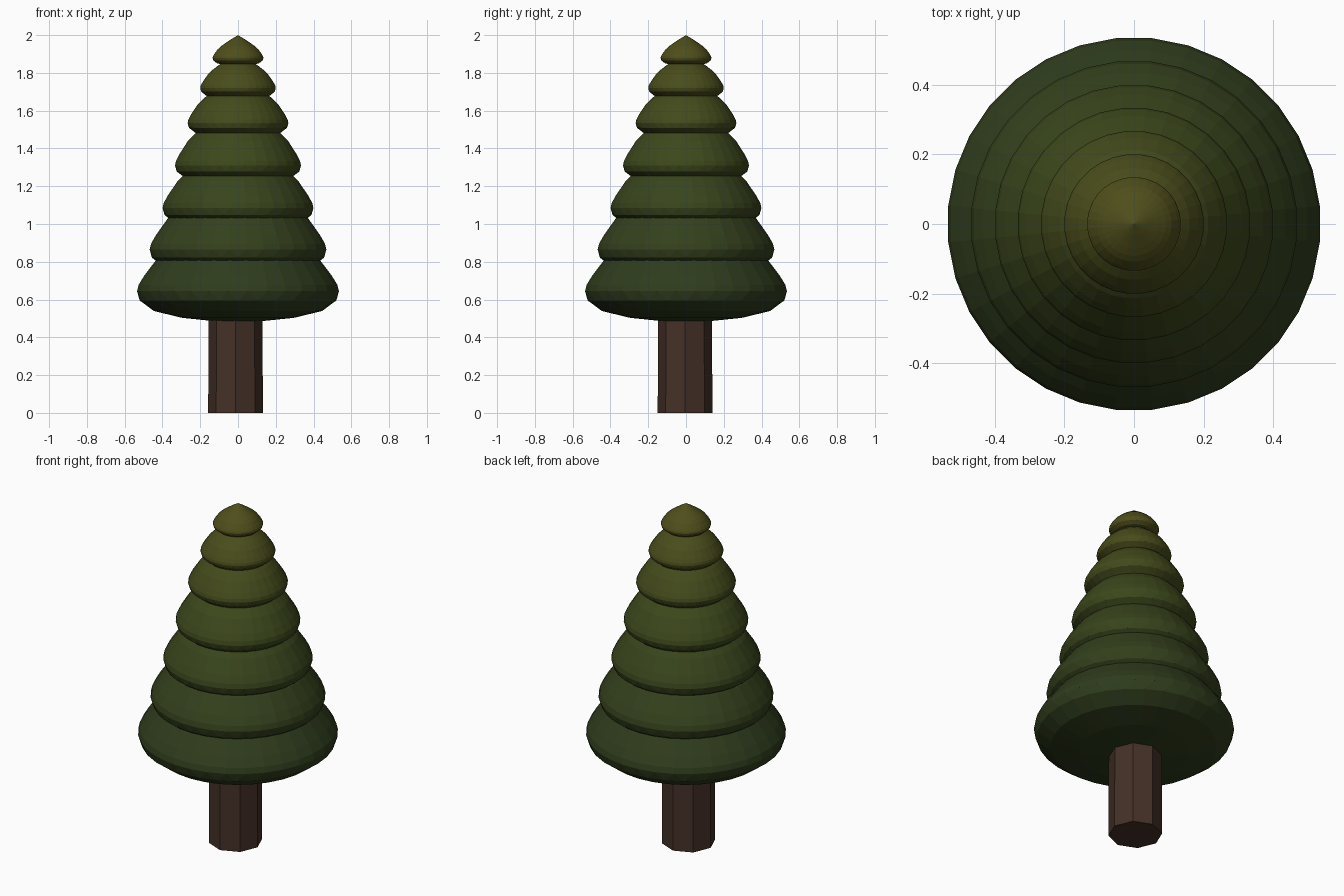
import bpy, bmesh, math

if "Cube" in bpy.data.objects:
    bpy.data.objects.remove(bpy.data.objects["Cube"])

SIDES = 32


def material(name, rgb):
    m = bpy.data.materials.new(name)
    m.diffuse_color = (*rgb, 1)
    m.use_nodes = True
    m.node_tree.nodes["Principled BSDF"].inputs["Base Color"].default_value = m.diffuse_color
    return m


def finish(bm, name, mat):
    bmesh.ops.recalc_face_normals(bm, faces=bm.faces)
    me = bpy.data.meshes.new(name)
    bm.to_mesh(me)
    bm.free()
    me.materials.append(mat)
    ob = bpy.data.objects.new(name, me)
    bpy.context.collection.objects.link(ob)
    return ob


# Tier profile: (radius fraction, height fraction), above and below the widest ring
UPPER = [(0.25, 0.83), (0.52, 0.63), (0.68, 0.50), (0.80, 0.375), (0.93, 0.175), (0.985, 0.07), (1.0, 0.0)]
LOWER = [(0.97, -0.30), (0.83, -0.64), (0.55, -0.86), (0.25, -0.96)]


def tier(name, radius, z, up, down, mat):
    bm = bmesh.new()

    def ring(r, h, shift):
        zz = z + h * (up if h > 0 else down)
        return [bm.verts.new((radius * r * math.cos((i + shift) * math.tau / SIDES),
                              radius * r * math.sin((i + shift) * math.tau / SIDES), zz))
                for i in range(SIDES)]

    upper = [ring(r, h, 0.5) for r, h in UPPER]
    lower = [ring(r, h, 0.0) for r, h in LOWER]
    apex = bm.verts.new((0, 0, z + up))
    base = bm.verts.new((0, 0, z - down))
    for i in range(SIDES):
        j = (i + 1) % SIDES
        bm.faces.new((apex, upper[0][i], upper[0][j]))
        bm.faces.new((base, lower[-1][j], lower[-1][i]))
        for rings in (upper, lower):
            for a, b in zip(rings, rings[1:]):
                bm.faces.new((a[i], b[i], b[j], a[j]))
        # zigzag teeth around the rim
        a, b = upper[-1], lower[0]
        bm.faces.new((a[i], b[i], b[j]))
        bm.faces.new((a[i], b[j], a[j]))
    return finish(bm, name, mat)


# Foliage tiers: radius, height of widest ring, rise to apex, drop to underside
TIERS = [(0.537, 0.645, 0.46, 0.165), (0.470, 0.865, 0.43, 0.145),
         (0.401, 1.085, 0.38, 0.125), (0.335, 1.31, 0.34, 0.105),
         (0.268, 1.535, 0.26, 0.085), (0.201, 1.72, 0.19, 0.065),
         (0.135, 1.88, 0.12, 0.045)]
LOW, MID, TOP = (0.028, 0.045, 0.012), (0.045, 0.064, 0.011), (0.078, 0.076, 0.011)
for n, (r, z, up, down) in enumerate(TIERS):
    t = n / 6 * 2
    a, b, f = (LOW, MID, t) if t < 1 else (MID, TOP, t - 1)
    col = [p + (q - p) * f for p, q in zip(a, b)]
    tier(f"foliage_tier_{n + 1}", r, z, up, down, material(f"needles_{n + 1}", col))

# Octagonal trunk, slightly off centre
bm = bmesh.new()
bmesh.ops.create_cone(bm, cap_ends=True, segments=8, radius1=0.145, radius2=0.142, depth=0.6)
trunk = finish(bm, "trunk", material("bark", (0.058, 0.030, 0.020)))
trunk.location = (-0.013, -0.005, 0.3)
